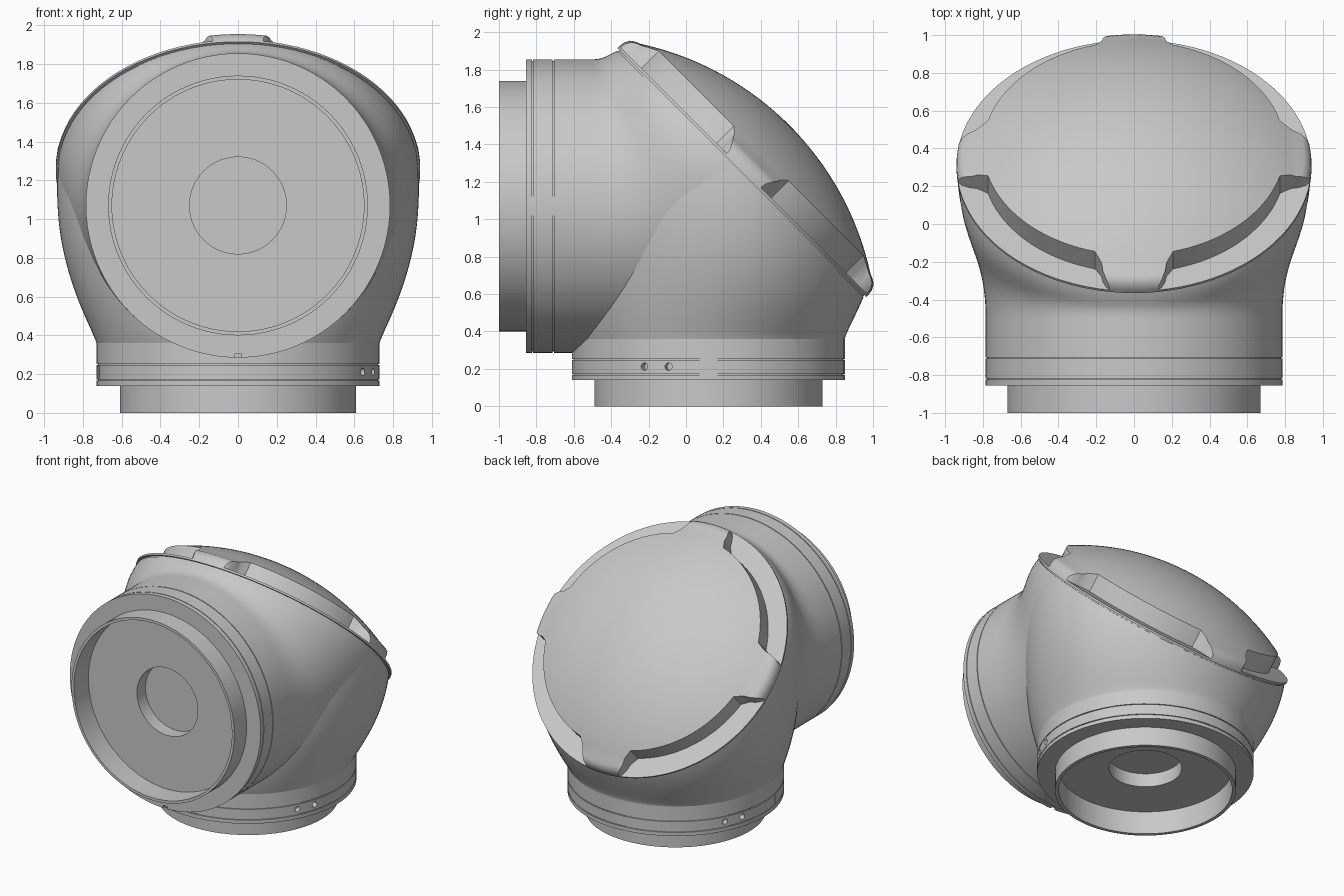
import bpy, bmesh, math
from mathutils import Matrix, Vector

if "Cube" in bpy.data.objects:
    bpy.data.objects.remove(bpy.data.objects["Cube"])

N = 96
S = math.sqrt(0.5)
grey = bpy.data.materials.new("light_grey")
grey.diffuse_color = (0.58, 0.58, 0.58, 1)
grey.use_nodes = True
grey.node_tree.nodes["Principled BSDF"].inputs["Base Color"].default_value = grey.diffuse_color


def finish(name, bm, matrix=None):
    if matrix:
        bm.transform(matrix)
    bmesh.ops.recalc_face_normals(bm, faces=bm.faces)
    me = bpy.data.meshes.new(name)
    bm.to_mesh(me)
    bm.free()
    me.materials.append(grey)
    ob = bpy.data.objects.new(name, me)
    bpy.context.collection.objects.link(ob)
    return ob


def activate(ob):
    bpy.ops.object.select_all(action='DESELECT')
    ob.select_set(True)
    bpy.context.view_layer.objects.active = ob


def smooth(ob):
    activate(ob)
    bpy.ops.object.shade_smooth_by_angle(angle=math.radians(30))


def cut(ob, cutters):
    activate(ob)
    for c in cutters:
        mod = ob.modifiers.new("cut", 'BOOLEAN')
        mod.operation = 'DIFFERENCE'
        mod.solver = 'MANIFOLD'
        mod.object = c
        bpy.ops.object.modifier_apply(modifier=mod.name)
        bpy.data.objects.remove(c)


def bridge(bm, p, q):
    for i in range(len(p)):
        j = (i + 1) % len(p)
        bm.faces.new(list(dict.fromkeys((p[i], p[j], q[j], q[i]))))


def lathe(name, profile, matrix):
    """Revolve (radius, height) points; both end points lie on the axis."""
    bm = bmesh.new()
    rings = []
    for r, h in profile:
        if r == 0:
            rings.append([bm.verts.new((0, 0, h))] * N)
        else:
            rings.append([bm.verts.new((r * math.cos(a), r * math.sin(a), h))
                          for a in (2 * math.pi * i / N for i in range(N))])
    for p, q in zip(rings, rings[1:]):
        bridge(bm, p, q)
    return finish(name, bm, matrix)


def groove(r, h, w=0.006, d=0.008):
    return [(r, h - w / 2), (r - d, h - w / 2), (r - d, h + w / 2), (r, h + w / 2)]


def prism(name, outline, z0, z1, matrix):
    bm = bmesh.new()
    low = [bm.verts.new((x, y, z0)) for x, y in outline]
    high = [bm.verts.new((x, y, z1)) for x, y in outline]
    bridge(bm, low, high)
    bm.faces.new(low[::-1])
    bm.faces.new(high)
    ob = finish(name, bm, matrix)
    ob.hide_render = True
    return ob


# frames of the three openings: front, bottom and the tilted cap
front_m = Matrix.Translation((0, 0, 1.07)) @ Matrix.Rotation(math.pi / 2, 4, 'X')
base_m = Matrix.Translation((0, 0.12, 0)) @ Matrix.Rotation(math.pi, 4, 'X')
cap_c = Vector((0, 0.292, 1.243))
cap_n = Vector((0, S, S))
cap_u = Vector((0, -S, S))
cap_m = Matrix.Translation(cap_c) @ Matrix.Rotation(-math.pi / 4, 4, 'X')


# flared elbow shells, each sweeping from a round socket to the cap rim
def flare(name, centre, up, axis, radius, pull0, pull1, bulge):
    bm = bmesh.new()
    rings, steps = [], 24
    ex = Vector((1, 0, 0))
    end_dir = (axis + cap_n).normalized()
    for k in range(steps + 1):
        t = k / steps
        ring = []
        for i in range(N):
            a = 2 * math.pi * i / N
            p0 = centre + radius * (math.cos(a) * ex + math.sin(a) * up)
            p1 = cap_c + 0.93 * (math.cos(a) * ex + math.sin(a) * cap_u)
            d = (p1 - p0).length
            p = (p0 * (2 * t**3 - 3 * t**2 + 1) + axis * d * pull0 * (t**3 - 2 * t**2 + t)
                 + p1 * (3 * t**2 - 2 * t**3) + end_dir * d * pull1 * (t**3 - t**2))
            side = math.cos(a) * ex + 2 * max(math.sin(a), 0) * up
            ring.append(bm.verts.new(p + side * bulge * math.sin(math.pi * t)))
        rings.append(ring)
    for p, q in zip(rings, rings[1:]):
        bridge(bm, p, q)
    bm.faces.new(rings[0])
    bm.faces.new(rings[-1])
    smooth(finish(name, bm))


flare("front_elbow_shell", Vector((0, -0.5, 1.07)), Vector((0, 0, 1)), Vector((0, 1, 0)),
      0.785, 1.3, 1.3, 0)
flare("lower_elbow_shell", Vector((0, 0.12, 0.36)), Vector((0, -1, 0)), Vector((0, 0, 1)),
      0.73, 0.3, 1.4, 0.028)

# front collar with stepped lip and recessed hub
collar = lathe("front_collar",
               [(0, 0.5), (0.785, 0.5)] + groove(0.785, 0.71) + groove(0.785, 0.82)
               + [(0.785, 0.855), (0.67, 0.855), (0.67, 1), (0.65, 1), (0.65, 0.83),
                  (0.25, 0.83), (0.25, 0.73), (0, 0.73)], front_m)
key = [(-0.018, -0.8), (0.018, -0.8), (0.018, -0.765), (-0.018, -0.765)]
cut(collar, [prism("key_cutter", key, 0.835, 0.9, front_m)])
smooth(collar)

# base collar with lip, hub, paired screw holes and one slit
base = lathe("base_collar",
             [(0, -0.36), (0.73, -0.36)] + groove(0.73, -0.25) + groove(0.73, -0.17)
             + [(0.73, -0.14), (0.61, -0.14), (0.61, 0), (0.585, 0), (0.585, -0.17),
                (0.245, -0.17), (0.245, -0.27), (0, -0.27)], base_m)
disc = [(0.02 * math.cos(i * math.pi / 8), 0.02 * math.sin(i * math.pi / 8)) for i in range(16)]
slit = [(-0.035, -0.005), (0.035, -0.005), (0.035, 0.005), (-0.035, 0.005)]


def radial(deg):
    return (Matrix.Translation((0, 0.12, 0.212)) @ Matrix.Rotation(math.radians(deg), 4, 'Z')
            @ Matrix.Rotation(math.pi / 2, 4, 'Y'))


cut(base, [prism("hole_cutter", disc, 0.69, 0.8, radial(d)) for d in (-28, -17, 152, 163)]
    + [prism("slit_cutter", slit, 0.71, 0.8, radial(191))])
smooth(base)

# domed cap with four rim slots leaving four tabs
R = 1.61
dome = [(r, 0.368 - R + math.sqrt(R * R - r * r)) for r in (0.87 * i / 16 for i in range(17))]
cap = lathe("domed_cap", dome + [(0.9, 0.1), (0.922, 0.084), (0.937, 0.055), (0.94, 0.03),
                                 (0.94, 0.01), (0.925, 0.01), (0.925, -0.005), (0, -0.005)], cap_m)
half = [(1.1, 0.11), (0.93, 0.13), (0.91, 0.148), (0.87, 0.165), (0.83, 0.172), (0.808, 0.185)]
arc = [(0.8 * math.cos(math.radians(a)), 0.8 * math.sin(math.radians(a)))
       for a in range(15, 76, 3)]
slot = half + arc + [(y, x) for x, y in reversed(half)] + [(1.1, 1.1)]
cut(cap, [prism("slot_cutter", slot, 0.024, 0.5, cap_m @ Matrix.Rotation(k * math.pi / 2, 4, 'Z'))
          for k in range(4)])
smooth(cap)
